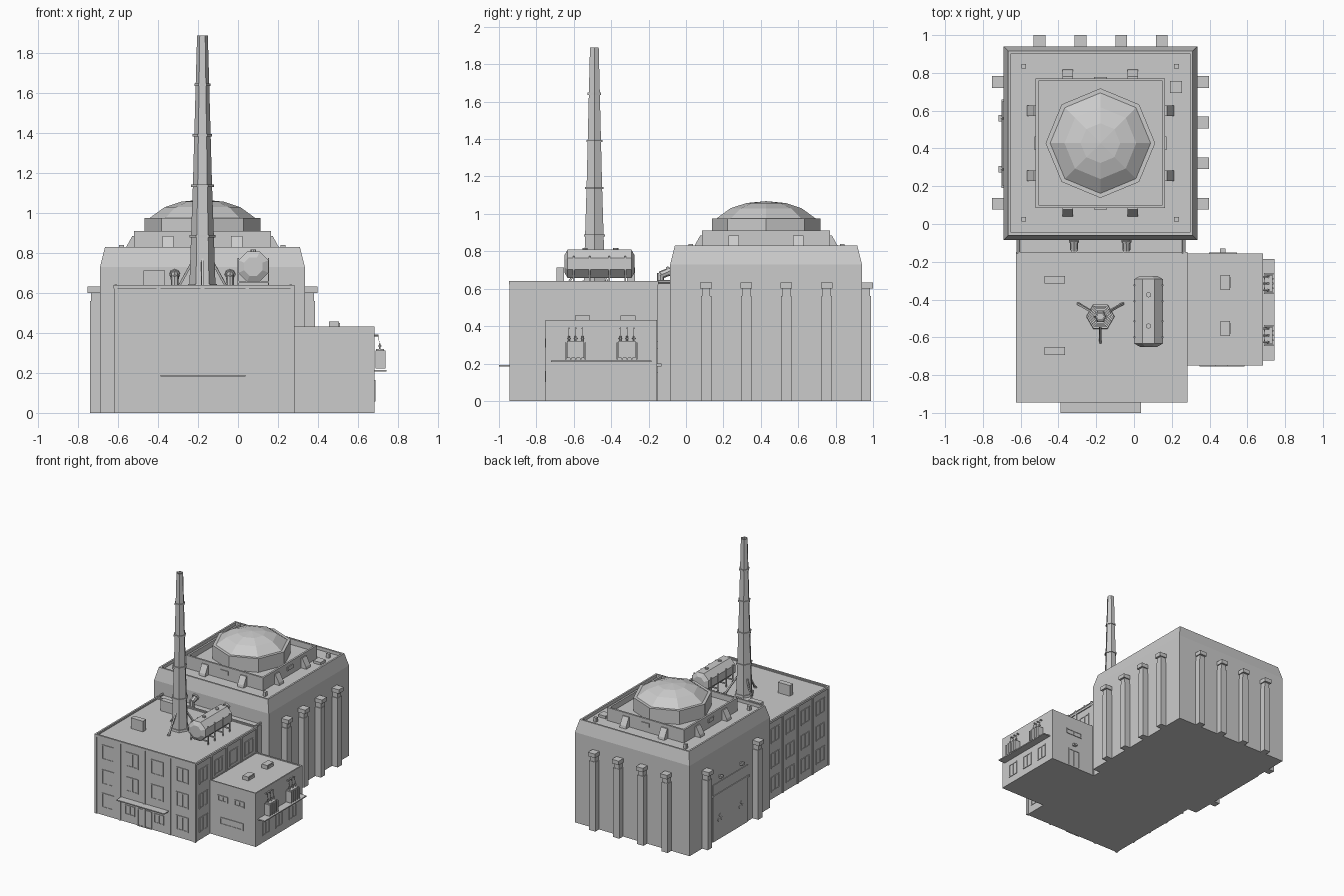
import bpy, bmesh
from math import cos, sin, pi, radians
from mathutils import Vector


def loft(name, rings):
    """Closed solid skinned through equal-sized point loops."""
    bm = bmesh.new()
    loops = [[bm.verts.new(p) for p in r] for r in rings]
    n = len(loops[0])
    for a, b in zip(loops, loops[1:]):
        for i in range(n):
            j = (i + 1) % n
            bm.faces.new((a[i], a[j], b[j], b[i]))
    bm.faces.new(loops[0][::-1])
    bm.faces.new(loops[-1])
    bmesh.ops.recalc_face_normals(bm, faces=bm.faces)
    me = bpy.data.meshes.new(name)
    bm.to_mesh(me)
    bm.free()
    ob = bpy.data.objects.new(name, me)
    bpy.context.collection.objects.link(ob)
    return ob


def rect(x0, x1, y0, y1, z):
    return [(x0, y0, z), (x1, y0, z), (x1, y1, z), (x0, y1, z)]


def box(name, x0, x1, y0, y1, z0, z1):
    return loft(name, [rect(x0, x1, y0, y1, z0), rect(x0, x1, y0, y1, z1)])


def cbox(name, x, y, sx, sy, z0, z1):
    return box(name, x - sx / 2, x + sx / 2, y - sy / 2, y + sy / 2, z0, z1)


def lathe(name, x, y, profile, n, rot=0.0):
    return loft(name, [[(x + r * cos(rot + 2 * pi * i / n), y + r * sin(rot + 2 * pi * i / n), z)
                        for i in range(n)] for r, z in profile])


def square(name, x, y, profile):
    return loft(name, [rect(x - h, x + h, y - h, y + h, z) for h, z in profile])


def rod(name, p, q, r, n=6):
    p, q = Vector(p), Vector(q)
    d = (q - p).normalized()
    u = d.orthogonal().normalized()
    v = d.cross(u)
    return loft(name, [[c + r * (cos(2 * pi * i / n) * u + sin(2 * pi * i / n) * v)
                        for i in range(n)] for c in (p, q)])


def walled(name, x0, x1, y0, y1, h, lip, depth):
    """Block with a parapet around a sunken roof."""
    return loft(name, [rect(x0, x1, y0, y1, 0), rect(x0, x1, y0, y1, h),
                       rect(x0 + lip, x1 - lip, y0 + lip, y1 - lip, h),
                       rect(x0 + lip, x1 - lip, y0 + lip, y1 - lip, h - depth)])


def window(axis, wall, side, c, z, w=0.10, h=0.11, t=0.005):
    """Thin frame with a middle bar and pane, on a wall facing axis*side."""
    def part(name, a0, a1, z0, z1, d):
        d0, d1 = sorted((wall - side * 0.002, wall + side * d))
        if axis == 'y':
            box(name, a0, a1, d0, d1, z0, z1)
        else:
            box(name, d0, d1, a0, a1, z0, z1)
    part("window_pane", c - w / 2, c + w / 2, z - h / 2, z + h / 2, 0.001)
    for a in (-w / 2, 0, w / 2):
        part("window_post", c + a - 0.004, c + a + 0.004, z - h / 2, z + h / 2, t)
    for b in (-h / 2, h / 2):
        part("window_rail", c - w / 2 - 0.004, c + w / 2 + 0.004, z + b - 0.004, z + b + 0.004, t)


# Reactor hall: chamfered block with sunken roof
CX, CY = -0.178, 0.428
square("reactor_hall", CX, CY, [(0.513, 0), (0.513, 0.73), (0.488, 0.83), (0.474, 0.83), (0.474, 0.805)])
square("roof_tier", CX, CY, [(0.343, 0.80), (0.343, 0.91), (0.328, 0.91), (0.328, 0.865)])
lathe("dome_drum", CX, CY, [(0.29, 0.86), (0.29, 0.975), (0.265, 0.975), (0.265, 0.96)], 8)
lathe("dome", CX, CY, [(0.266, 0.96), (0.266, 0.975), (0.19, 1.03), (0.105, 1.058), (0.002, 1.068)], 8)

# Tier buttresses and vents on all four sides
for k in range(4):
    c, s = round(cos(k * pi / 2)), round(sin(k * pi / 2))

    def turn(u, v, z):
        return (CX + c * u - s * v, CY + s * u + c * v, z)
    for v in (-0.172, 0.172):
        loft("tier_buttress", [[turn(0.335, v + w, 0.80), turn(0.39, v + w, 0.80), turn(0.385, v + w, 0.825),
                                turn(0.352, v + w, 0.885), turn(0.335, v + w, 0.885)] for w in (-0.028, 0.028)])
    loft("tier_vent", [[turn(u, -0.035, z), turn(u, 0.035, z), turn(u, 0.035, z + 0.03), turn(u, -0.035, z + 0.03)]
                       for u, z in ((0.34, 0.85), (0.35, 0.85))])

# Roof corner posts and hatch
for x in (-0.583, 0.225):
    for y in (0.025, 0.835):
        cbox("roof_post", x, y, 0.024, 0.024, 0.80, 0.84)
cbox("roof_hatch", 0.222, 0.725, 0.065, 0.065, 0.80, 0.826)


# Capped pilasters around the hall
def pilaster(x, y, dx, dy):
    def slab(name, out, w, z0, z1, out2=None, w2=None):
        rings = []
        for z, o, ww in ((z0, out, w), (z1, out2 or out, w2 or w)):
            pts = [(x + dx * a + dy * b, y + dy * a + dx * b, z)
                   for a, b in ((-0.01, -ww), (o, -ww), (o, ww), (-0.01, ww))]
            rings.append(pts)
        loft(name, rings)
    slab("pilaster", 0.05, 0.028, 0, 0.56)
    slab("pilaster_neck", 0.046, 0.022, 0.56, 0.60)
    slab("pilaster_cap", 0.062, 0.031, 0.60, 0.632)


for y in (0.107, 0.322, 0.537, 0.752):
    pilaster(0.335, y, 1, 0)
for y in (0.107, 0.752):
    pilaster(-0.691, y, -1, 0)
for x in (-0.50, -0.283, -0.067, 0.147):
    pilaster(x, 0.938, 0, 1)

# Loading gate on the left wall with lamps
box("gate", -0.697, -0.68, 0.20, 0.65, 0, 0.36)
box("gate_lintel", -0.702, -0.68, 0.19, 0.66, 0.36, 0.375)
box("gate_panel", -0.696, -0.68, 0.20, 0.65, 0.375, 0.46)
box("gate_seam", -0.699, -0.68, 0.422, 0.428, 0, 0.36)
for y in (0.29, 0.56):
    rod("gate_lamp_arm", (-0.68, y, 0.51), (-0.705, y, 0.51), 0.006)
    cbox("gate_lamp", -0.708, y, 0.02, 0.035, 0.495, 0.512)
    for k in range(3):
        a = pi / 2 + k * 2 * pi / 3
        p = (y + 0.022 * cos(a), 0.17 + 0.022 * sin(a))
        rod("gate_vent", (-0.69, *p), (-0.701, *p), 0.013)

# Office block with corner and bay pilasters
walled("office_block", -0.616, 0.276, -0.938, -0.152, 0.635, 0.012, 0.008)
box("connector", -0.61, 0.27, -0.16, -0.08, 0, 0.627)
for x in (-0.613, -0.398, -0.178, 0.047, 0.273):
    cbox("front_bay_post", x, -0.936, 0.018, 0.018, 0, 0.622)
for y in (-0.935, -0.738, -0.548, -0.355, -0.160):
    for x in (-0.613, 0.273):
        cbox("side_bay_post", x, y, 0.018, 0.018, 0, 0.622)
loft("cornice", [rect(-0.624, 0.284, -0.946, -0.148, 0.622), rect(-0.624, 0.284, -0.946, -0.148, 0.640),
                 rect(-0.610, 0.270, -0.932, -0.160, 0.640), rect(-0.610, 0.270, -0.932, -0.160, 0.628)])

# Office windows, front door and canopy
ROWS = (0.12, 0.31, 0.51)
for x in (-0.505, -0.288, -0.066, 0.16):
    for z in ROWS:
        if z > 0.2 or x in (-0.505, 0.16):
            window('y', -0.938, -1, x, z)
for y in (-0.836, -0.643, -0.452, -0.258):
    for z in ROWS:
        window('x', -0.616, -1, y, z)
        if y < -0.8 or z > 0.45:
            window('x', 0.276, 1, y, z)
box("entrance_canopy", -0.388, 0.038, -1.0, -0.93, 0.183, 0.191)
window('y', -0.938, -1, -0.178, 0.07, 0.12, 0.135)
for x in (-0.31, -0.05):
    window('y', -0.938, -1, x, 0.10, 0.08, 0.07)

# Annex with roof units, slot windows and back door
walled("annex", 0.27, 0.684, -0.75, -0.155, 0.433, 0.01, 0.006)
for y in (-0.31, -0.553):
    cbox("annex_roof_unit", 0.482, y, 0.05, 0.08, 0.42, 0.458)
    cbox("unit_grille", 0.509, y, 0.006, 0.06, 0.43, 0.45)
for x in (0.39, 0.54):
    window('y', -0.75, -1, x, 0.31, 0.08, 0.04)
window('y', -0.75, -1, 0.47, 0.13, 0.20, 0.05)
for y in (-0.62, -0.452, -0.28):
    window('x', 0.684, 1, y, 0.11, 0.085, 0.10)
window('y', -0.155, 1, 0.47, 0.075, 0.10, 0.145)
cbox("door_lamp", 0.47, -0.143, 0.03, 0.026, 0.185, 0.20)
window('y', -0.155, 1, 0.47, 0.30, 0.14, 0.035)

# Transformer shelf and transformers
box("transformer_shelf", 0.68, 0.744, -0.722, -0.185, 0.207, 0.216)
for y in (-0.59, -0.315):
    box("transformer", 0.692, 0.732, y - 0.045, y + 0.045, 0.23, 0.32)
    for i in range(5):
        fy = y - 0.052 + i * 0.026
        box("cooling_fin", 0.688, 0.738, fy - 0.004, fy + 0.004, 0.222, 0.312)
    for d in (-0.036, 0, 0.036):
        rod("insulator", (0.71, y + d, 0.32), (0.71, y + d, 0.348), 0.005)
        rod("insulator_disc", (0.71, y + d, 0.332), (0.71, y + d, 0.337), 0.009)
        rod("wall_insulator", (0.68, y + d, 0.388), (0.704, y + d, 0.388), 0.005)
        rod("cable", (0.71, y + d, 0.345), (0.70, y + d, 0.388), 0.0015, 4)

# Chimney with collars and three braces
HX, HY = -0.178, -0.49
lathe("chimney", HX, HY, [(0.066, 0.62), (0.057, 0.89), (0.048, 1.14), (0.027, 1.89), (0.019, 1.89), (0.019, 1.80)], 6)
lathe("chimney_base", HX, HY, [(0.076, 0.62), (0.073, 0.645)], 6)
for z, r in ((0.885, 0.065), (1.138, 0.057), (1.39, 0.049), (1.643, 0.041)):
    lathe("chimney_collar", HX, HY, [(r, z - 0.006), (r, z + 0.006)], 6)
for a in (30, 150, 270):
    d = Vector((cos(radians(a)), sin(radians(a)), 0))
    base = Vector((HX, HY, 0))
    rod("chimney_brace", base + d * 0.142 + Vector((0, 0, 0.625)), base + d * 0.05 + Vector((0, 0, 0.77)), 0.008, 4)
    lathe("brace_foot", *(base + d * 0.142)[:2], [(0.014, 0.62), (0.014, 0.634)], 6)

# Roof tank: octagonal barrel with tapered ends, hatches and legs
TX, TZ = 0.077, 0.733
loft("roof_tank", [[(TX + r * cos(pi / 8 + i * pi / 4), y, TZ + r * sin(pi / 8 + i * pi / 4)) for i in range(8)]
                   for y, r in ((-0.65, 0.05), (-0.633, 0.082), (-0.292, 0.082), (-0.275, 0.05))])
for y in (-0.54, -0.375):
    lathe("tank_hatch", TX, y, [(0.014, 0.79), (0.014, 0.818)], 8)
for y in (-0.60, -0.515, -0.41, -0.325):
    for x in (TX - 0.076, TX + 0.076):
        cbox("tank_leg", x, y, 0.007, 0.008, 0.625, 0.775)
    box("tank_crossbar", TX - 0.076, TX + 0.076, y - 0.004, y + 0.004, 0.65, 0.66)

# Roof ventilation boxes
for y in (-0.295, -0.672):
    cbox("roof_vent_box", -0.42, y, 0.108, 0.042, 0.62, 0.714)

# Elbow pipes from the hall onto the office roof, corner links
for x in (-0.317, -0.04):
    rod("elbow_upper", (x, -0.08, 0.695), (x, -0.138, 0.672), 0.021, 8)
    rod("elbow_lower", (x, -0.136, 0.685), (x, -0.136, 0.62), 0.019, 8)
    rod("elbow_flange", (x, -0.084, 0.695), (x, -0.096, 0.690), 0.027, 8)
for x in (-0.613, 0.263):
    rod("corner_link", (x, -0.08, 0.637), (x, -0.155, 0.637), 0.009)
